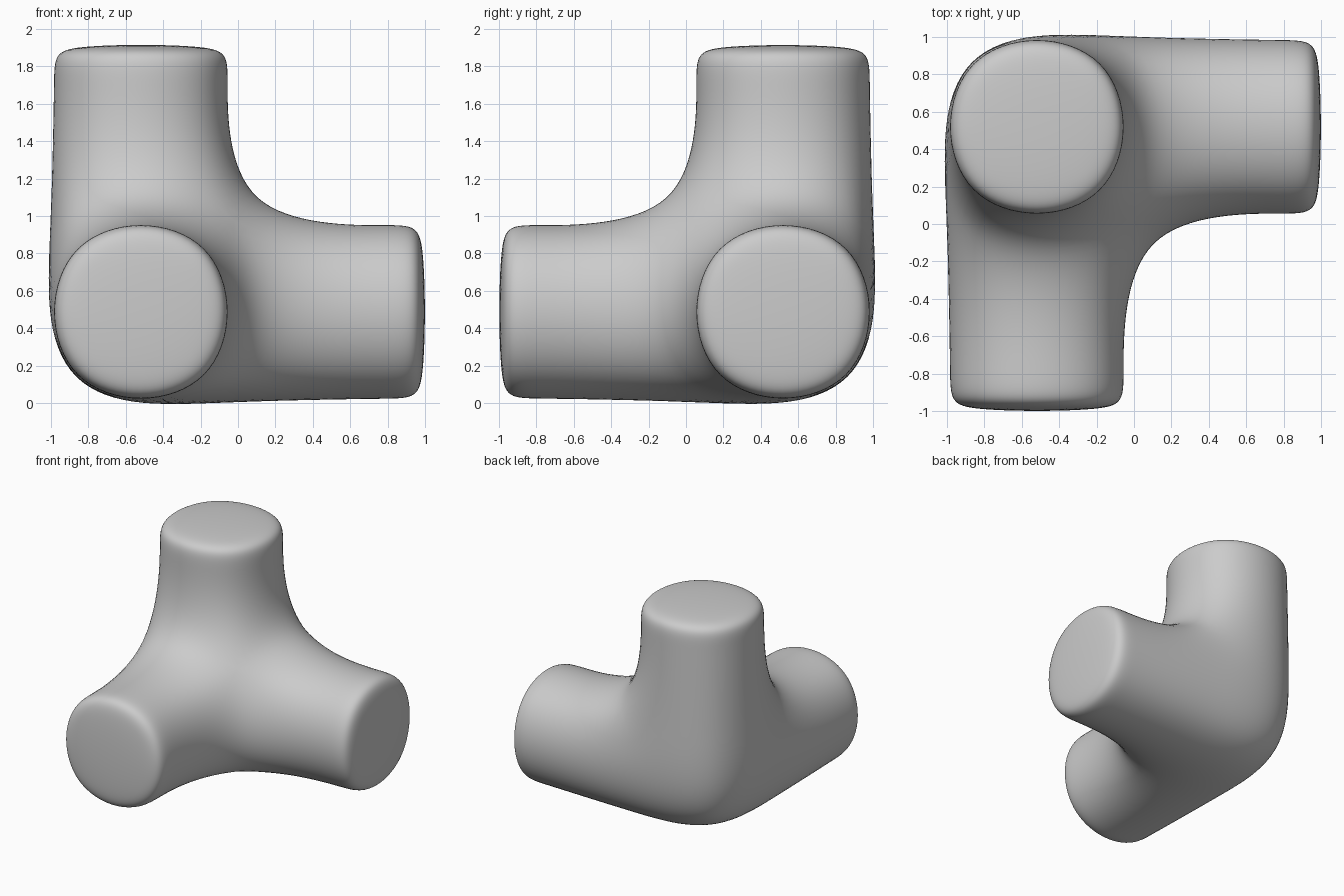
import bpy, bmesh
from mathutils import Vector

if "Cube" in bpy.data.objects:
    bpy.data.objects.remove(bpy.data.objects["Cube"])

CENTRE = Vector((-0.518, 0.518, 0.489))   # middle of the corner block
H = 0.5045                                # half width of the cage
BULGE = 0.014                             # slight swelling of the outer corner
RIM = 0.10                                # distance of holding loop from the cap

# arm direction, distance from the corner centre to the cap
ARMS = [
    (Vector((1, 0, 0)), 1.524),
    (Vector((0, -1, 0)), 1.524),
    (Vector((0, 0, 1)), 1.433),
]

bm = bmesh.new()
bmesh.ops.create_cube(bm, size=2 * H)

# Corner block: push the three outer sides out a little
for v in bm.verts:
    for d, _ in ARMS:
        if v.co.dot(d) < 0:
            v.co -= d * BULGE


def clamp(value):
    return max(-H, min(H, value))


def extrude_to(face, d, dist):
    """Extrude one face to a square ring at the given distance along d."""
    new = bmesh.ops.extrude_discrete_faces(bm, faces=[face])["faces"][0]
    for v in new.verts:
        for i in range(3):
            v.co[i] = d[i] * dist if abs(d[i]) > 0.5 else clamp(v.co[i])
    return new


# Three arms, each with a holding loop just before the cap
for d, length in ARMS:
    bm.normal_update()
    face = max(bm.faces, key=lambda f: f.normal.dot(d) * 10 + f.calc_center_median().dot(d)
               - (f.calc_center_median() - d * f.calc_center_median().dot(d)).length)
    face = extrude_to(face, d, length - RIM)
    extrude_to(face, d, length)

bmesh.ops.recalc_face_normals(bm, faces=bm.faces[:])
bmesh.ops.translate(bm, verts=bm.verts[:], vec=CENTRE)
for f in bm.faces:
    f.smooth = True

mesh = bpy.data.meshes.new("three_way_corner_pipe")
bm.to_mesh(mesh)
bm.free()
pipe = bpy.data.objects.new("three_way_corner_pipe", mesh)
bpy.context.collection.objects.link(pipe)

# Round the square cage into smooth tubes
sub = pipe.modifiers.new("smooth_tubes", "SUBSURF")
sub.levels = 4
sub.render_levels = 4
